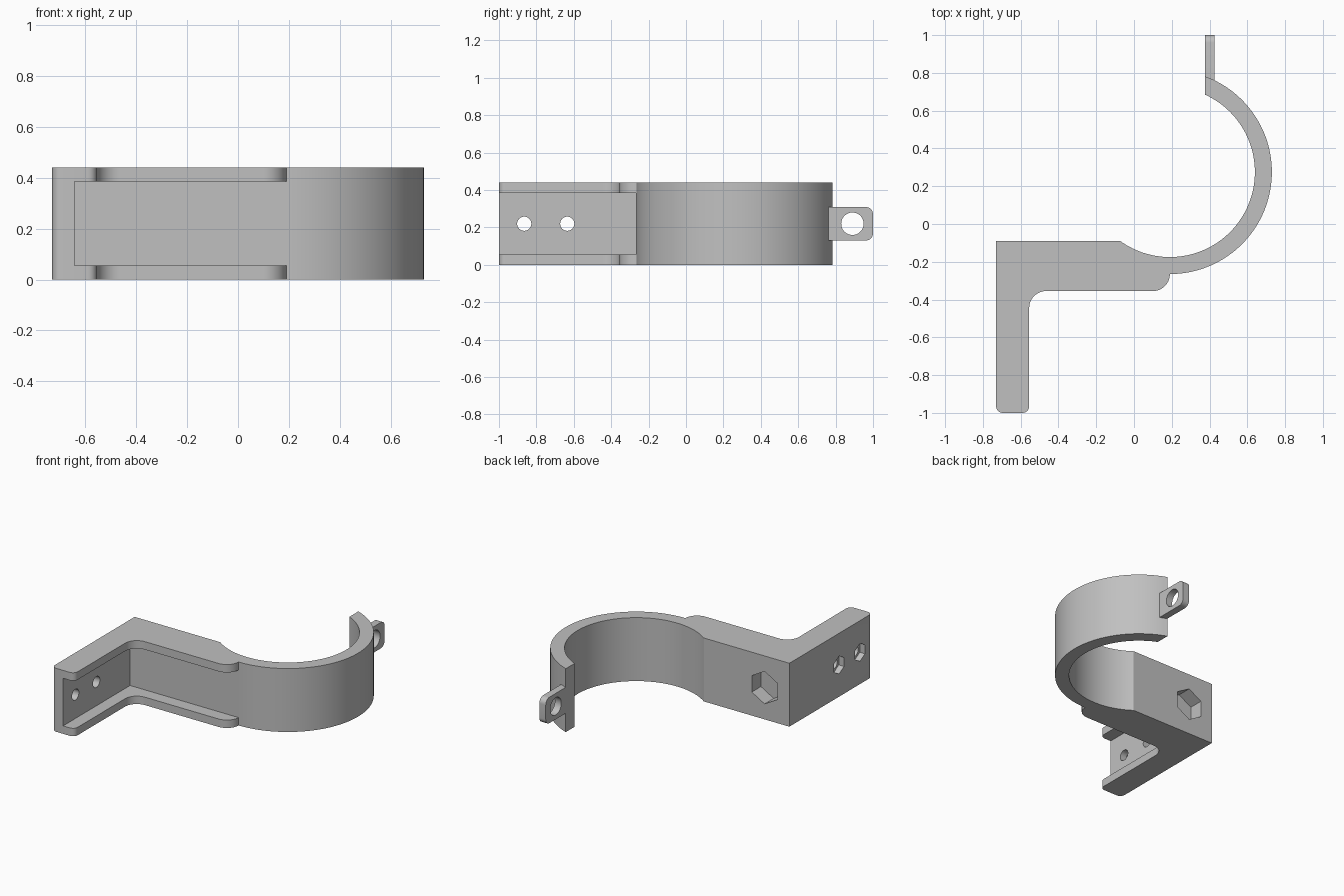
import bpy, bmesh, math
from mathutils import Matrix, Vector

cube = bpy.data.objects.get("Cube")
if cube:
    bpy.data.objects.remove(cube, do_unlink=True)

HEIGHT = 0.44
MID = HEIGHT / 2
CENTRE = (0.19, 0.275)
R_OUT, R_IN = 0.54, 0.45
LEFT, BACK = -0.73, -0.09

grey = bpy.data.materials.new("Bracket grey")
grey.use_nodes = True
colour = (0.53, 0.53, 0.53, 1)
grey.diffuse_color = colour
grey.node_tree.nodes["Principled BSDF"].inputs["Base Color"].default_value = colour


def arc(centre, radius, start, end, steps):
    """Points along an arc, angles in degrees."""
    angles = [math.radians(start + (end - start) * i / steps) for i in range(steps + 1)]
    return [(centre[0] + radius * math.cos(a), centre[1] + radius * math.sin(a)) for a in angles]


def prism(name, outline, low, high, matrix=Matrix()):
    """Extrude a flat outline from low to high along local z."""
    bm = bmesh.new()
    face = bm.faces.new([bm.verts.new((x, y, low)) for x, y in outline])
    top = bmesh.ops.extrude_face_region(bm, geom=[face])["geom"]
    verts = [v for v in top if isinstance(v, bmesh.types.BMVert)]
    bmesh.ops.translate(bm, verts=verts, vec=Vector((0, 0, high - low)))
    bmesh.ops.transform(bm, matrix=matrix, verts=bm.verts)
    bmesh.ops.recalc_face_normals(bm, faces=bm.faces)
    mesh = bpy.data.meshes.new(name)
    bm.to_mesh(mesh)
    bm.free()
    mesh.materials.append(grey)
    obj = bpy.data.objects.new(name, mesh)
    bpy.context.collection.objects.link(obj)
    return obj


def finish(obj, cutters):
    """Cut the holes, then smooth the curved walls."""
    bpy.ops.object.select_all(action="DESELECT")
    bpy.context.view_layer.objects.active = obj
    obj.select_set(True)
    for cutter in cutters:
        cutter.hide_render = True
        mod = obj.modifiers.new("Cut", "BOOLEAN")
        mod.operation, mod.solver, mod.object = "DIFFERENCE", "EXACT", cutter
        bpy.ops.object.modifier_apply(modifier=mod.name)
        bpy.data.objects.remove(cutter, do_unlink=True)
    bpy.ops.object.shade_smooth_by_angle(angle=math.radians(30))


# Local x, y, z of these frames run along world y, z, x and along z, x, y
ALONG_X = Matrix(((0, 0, 1, 0), (1, 0, 0, 0), (0, 1, 0, 0), (0, 0, 0, 1)))
ALONG_Y = Matrix(((0, 1, 0, 0), (0, 0, 1, 0), (1, 0, 0, 0), (0, 0, 0, 1)))

# Clamp ring and angled arm in one outline
tip_out = math.degrees(math.acos((0.375 - CENTRE[0]) / R_OUT))
tip_in = math.degrees(math.acos((0.375 - CENTRE[0]) / R_IN))
root_in = -180 + math.degrees(math.asin((CENTRE[1] - BACK) / R_IN))
outline = (
    arc(CENTRE, R_OUT, -90, tip_out, 64)
    + arc(CENTRE, R_IN, tip_in, root_in, 80)
    + [(LEFT, BACK)]
    + arc((LEFT + 0.035, -0.965), 0.035, 180, 270, 6)
    + arc((-0.59, -0.965), 0.035, 270, 360, 6)
    + arc((-0.465, -0.445), 0.09, 180, 90, 12)
    + arc((0.1, -0.265), 0.09, -90, -4, 12)
)
bracket = prism("bracket_body", outline, 0, HEIGHT)

# Channel between the two flanges
channel = prism("channel_cutter", [(-0.642, -1.2), (0.3, -1.2), (0.3, -0.266), (-0.642, -0.266)],
                0.055, HEIGHT - 0.055)
cutters = [channel]

# Screw holes with hexagonal nut pockets on the leg
for y in (-0.865, -0.635):
    cutters.append(prism("screw_cutter", arc((y, MID), 0.038, 0, 345, 23), -1, -0.6, ALONG_X))
    cutters.append(prism("nut_cutter", arc((y, MID), 0.062, 30, 330, 5), -1, LEFT + 0.04, ALONG_X))

# Large blind hexagonal pocket in the back of the arm
cutters.append(prism("pocket_cutter", arc((MID, -0.54), 0.113, 0, 300, 5), BACK - 0.1, 0.1, ALONG_Y))
finish(bracket, cutters)

# Rounded clamp tab with a round hole
tab_outline = ([(0.755, 0.31), (0.755, 0.13)]
               + arc((0.96, 0.17), 0.04, -90, 0, 8) + arc((0.96, 0.27), 0.04, 0, 90, 8))
tab = prism("clamp_tab", tab_outline, 0.376, 0.425, ALONG_X)
finish(tab, [prism("tab_cutter", arc((0.89, MID), 0.06, 0, 350, 35), 0.2, 0.6, ALONG_X)])
